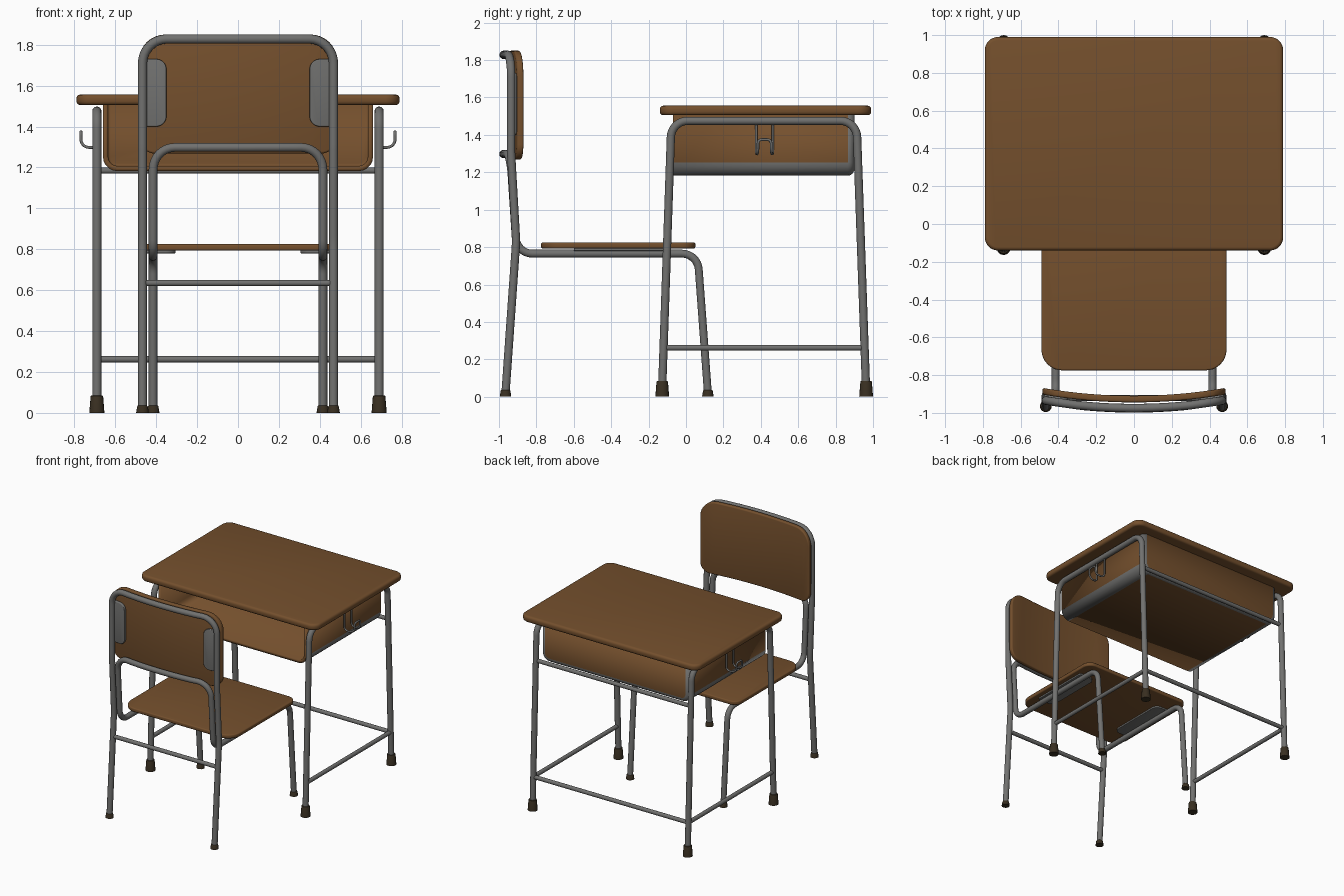
import bpy, bmesh, math
from mathutils import Vector

if "Cube" in bpy.data.objects:
    bpy.data.objects.remove(bpy.data.objects["Cube"])


def material(name, rgb):
    m = bpy.data.materials.new(name)
    m.diffuse_color = (*rgb, 1)
    m.use_nodes = True
    m.node_tree.nodes["Principled BSDF"].inputs["Base Color"].default_value = m.diffuse_color
    return m


WOOD = material("brown wood", (0.175, 0.079, 0.026))
METAL = material("grey metal", (0.165, 0.165, 0.16))
RUBBER = material("dark rubber", (0.04, 0.028, 0.015))


def finish(name, mesh, *mats):
    mesh.name = name
    mesh.materials.clear()
    for m in mats:
        mesh.materials.append(m)
    mesh.shade_smooth()
    mesh.set_sharp_from_angle(angle=math.radians(40))
    ob = bpy.data.objects.new(name, mesh)
    bpy.context.collection.objects.link(ob)
    return ob


def from_bm(name, bm, *mats):
    bmesh.ops.recalc_face_normals(bm, faces=bm.faces)
    mesh = bpy.data.meshes.new(name)
    bm.to_mesh(mesh)
    bm.free()
    return finish(name, mesh, *mats)


def fillet(points):
    """Round path corners; each point is (x, y, z, bend radius)."""
    pts = [Vector(p[:3]) for p in points]
    out = [pts[0]]
    for i in range(1, len(pts) - 1):
        p, r = pts[i], points[i][3]
        u, v = (pts[i - 1] - p).normalized(), (pts[i + 1] - p).normalized()
        half = u.angle(v) / 2
        if r == 0 or half > 1.56:
            out.append(p)
            continue
        c = p + (u + v).normalized() * (r / math.sin(half))
        t = r / math.tan(half)
        a, b = (p + u * t - c).normalized(), (p + v * t - c).normalized()
        out += [c + a.slerp(b, k / 8) * r for k in range(9)]
    return out + [pts[-1]]


def tube(name, points, radius):
    pts = fillet(points)
    cu = bpy.data.curves.new(name, 'CURVE')
    cu.dimensions = '3D'
    cu.bevel_depth, cu.bevel_resolution, cu.use_fill_caps = radius, 5, True
    sp = cu.splines.new('POLY')
    sp.points.add(len(pts) - 1)
    for q, p in zip(sp.points, pts):
        q.co = (*p, 1)
    tmp = bpy.data.objects.new(name + "_path", cu)
    bpy.context.collection.objects.link(tmp)
    bpy.context.view_layer.update()
    dg = bpy.context.evaluated_depsgraph_get()
    mesh = bpy.data.meshes.new_from_object(tmp.evaluated_get(dg))
    bpy.data.objects.remove(tmp)
    return finish(name, mesh, METAL)


def mirrored(half):
    """Complete a path that ends on x = 0."""
    return half + [(-x, y, z, r) for x, y, z, r in reversed(half[:-1])]


def bow(x):
    return -0.04 * (1 - (x / 0.475) ** 2)


def slab(name, x0, x1, y0, y1, z0, z1, radii, bevel, mat, upright_y=None):
    """Rounded board; radii run front-left, front-right, back-right, back-left.
    With upright_y it is stood up (y becomes z) and bowed backwards."""
    bm = bmesh.new()
    corners = [(x0, y0, 1, 1), (x1, y0, -1, 1), (x1, y1, -1, -1), (x0, y1, 1, -1)]
    ring = []
    for i, ((x, y, sx, sy), r) in enumerate(zip(corners, radii)):
        for k in range(9):
            a = math.pi + i * math.pi / 2 + k * math.pi / 16
            ring.append(bm.verts.new((x + sx * r + r * math.cos(a),
                                      y + sy * r + r * math.sin(a), z0)))
    base = bm.faces.new(ring)
    top = bmesh.ops.extrude_face_region(bm, geom=[base], use_keep_orig=True)["geom"]
    bmesh.ops.translate(bm, vec=(0, 0, z1 - z0),
                        verts=[g for g in top if isinstance(g, bmesh.types.BMVert)])
    rim = [e for e in bm.edges if abs(e.verts[0].co.z - e.verts[1].co.z) < 1e-5]
    bmesh.ops.bevel(bm, geom=rim, offset=bevel, segments=3, profile=0.5, affect='EDGES')
    if upright_y is not None:
        n = max(2, round((x1 - x0) / 0.06))
        for k in range(1, n):
            bmesh.ops.bisect_plane(bm, geom=bm.verts[:] + bm.edges[:] + bm.faces[:],
                                   plane_co=(x0 + (x1 - x0) * k / n, 0, 0), plane_no=(1, 0, 0))
        for v in bm.verts:
            x, y, z = v.co
            v.co = (x, upright_y - z + bow(x), y)
    return from_bm(name, bm, mat)


def foot(name, x, y, r, h):
    bm = bmesh.new()
    bmesh.ops.create_cone(bm, cap_ends=True, segments=16, radius1=r, radius2=r * 0.82, depth=h)
    bmesh.ops.translate(bm, vec=(x, y, h / 2), verts=bm.verts)
    top = [e for e in bm.edges if all(v.co.z > h * 0.9 for v in e.verts)]
    bmesh.ops.bevel(bm, geom=top, offset=0.005, segments=2, profile=0.5, affect='EDGES')
    from_bm(name, bm, RUBBER)


# ---- Desk ----
slab("desk_top", -0.79, 0.79, -0.14, 0.99, 1.505, 1.556, [0.07] * 4, 0.018, WOOD)

# Tray: open at the front, wooden panels with grey rounded edges
bm = bmesh.new()
bmesh.ops.create_cube(bm, size=1)
for v in bm.verts:
    v.co = (v.co.x * 1.32, 0.415 + v.co.y * 0.97, 1.3435 + v.co.z * 0.323)
bmesh.ops.delete(bm, geom=[f for f in bm.faces if f.normal.y < -0.9 or f.normal.z > 0.9],
                 context='FACES_ONLY')
bm.normal_update()
sides = [e for e in bm.edges if len(e.link_faces) == 2
         and abs(e.verts[0].co.y - e.verts[1].co.y) > 0.5]
bmesh.ops.bevel(bm, geom=sides, offset=0.07, segments=5, profile=0.5, affect='EDGES')
back = [e for e in bm.edges if len(e.link_faces) == 2 and all(v.co.y > 0.89 for v in e.verts)]
bmesh.ops.bevel(bm, geom=back, offset=0.035, segments=4, profile=0.5, affect='EDGES')
bm.normal_update()
for f in bm.faces:
    f.material_index = int(max(abs(c) for c in f.normal) > 0.995)
mesh = bpy.data.meshes.new("desk_tray")
bm.to_mesh(mesh)
bm.free()
indices = [p.material_index for p in mesh.polygons]
tray = finish("desk_tray", mesh, METAL, WOOD)
for p, i in zip(mesh.polygons, indices):
    p.material_index = i
sol = tray.modifiers.new("wall", 'SOLIDIFY')
sol.thickness, sol.offset = 0.025, -1
sol.material_offset = sol.material_offset_rim = 1

for s, side in ((-1, "left"), (1, "right")):
    x = s * 0.69
    # Bent side frame, lower bar and feet
    tube(f"desk_{side}_frame", [(x, -0.128, 0.03, 0), (x, -0.078, 1.475, 0.09),
                                (x, 0.912, 1.475, 0.09), (x, 0.963, 0.03, 0)], 0.0225)
    tube(f"desk_{side}_lower_bar", [(x, -0.119, 0.262, 0), (x, 0.954, 0.262, 0)], 0.016)
    foot(f"desk_{side}_front_foot", x, -0.127, 0.037, 0.085)
    foot(f"desk_{side}_back_foot", x, 0.963, 0.037, 0.085)
    # Bag hook of bent wire
    xi, xo, ya, yb = s * 0.685, s * 0.768, 0.375, 0.465
    tube(f"desk_{side}_hook",
         [(xi, ya, 1.47, 0), (xi, ya, 1.298, 0.03), (xo, ya + 0.01, 1.298, 0.04),
          (xo, ya + 0.01, 1.375, 0.02), (xo, yb - 0.01, 1.375, 0.02),
          (xo, yb - 0.01, 1.298, 0.04), (xi, yb, 1.298, 0.03), (xi, yb, 1.47, 0)], 0.007)

tube("desk_back_lower_bar", [(-0.69, 0.954, 0.262, 0), (0.69, 0.954, 0.262, 0)], 0.016)
tube("desk_back_upper_bar", [(-0.69, 0.92, 1.185, 0), (0.69, 0.92, 1.185, 0)], 0.016)

# ---- Chair ----
slab("seat", -0.49, 0.49, -0.775, 0.05, 0.793, 0.825, [0.11, 0.11, 0.07, 0.07], 0.009, WOOD)
slab("backrest", -0.485, 0.485, 1.268, 1.85, -0.0175, 0.0175, [0.08, 0.08, 0.13, 0.13],
     0.01, WOOD, upright_y=-0.887)

# Rear legs and backrest hoop in one tube
tube("back_frame", mirrored(
    [(0.467, -0.965, 0.02, 0), (0.467, -0.908, 0.83, 0.6), (0.467, -0.935, 1.3, 0.6),
     (0.467, -0.935, 1.828, 0.12)]
    + [(x, -0.935 + bow(x), 1.828, 0) for x in (0.3, 0.2, 0.1, 0)]), 0.0225)

# Inner hoop, seat rails and front legs in one tube
tube("seat_frame", mirrored(
    [(0.415, 0.117, 0.02, 0), (0.415, 0.062, 0.765, 0.09), (0.415, -0.905, 0.765, 0.09),
     (0.415, -0.94, 1.298, 0.11)]
    + [(x, -0.937 + bow(x), 1.298, 0) for x in (0.27, 0.18, 0.09, 0)]), 0.0215)

tube("chair_crossbar", [(-0.46, -0.921, 0.635, 0), (0.46, -0.921, 0.635, 0)], 0.016)

for s, side in ((-1, "left"), (1, "right")):
    foot(f"chair_{side}_back_foot", s * 0.467, -0.965, 0.031, 0.036)
    foot(f"chair_{side}_front_foot", s * 0.415, 0.117, 0.031, 0.036)
    # Mounting plates for backrest and seat
    x0, x1 = sorted((s * 0.35, s * 0.475))
    rad = [0.015, 0.05, 0.05, 0.015] if s < 0 else [0.05, 0.015, 0.015, 0.05]
    slab(f"backrest_{side}_plate", x0, x1, 1.4, 1.73, -0.011, 0.011, rad, 0.006, METAL,
         upright_y=-0.914)
    x0, x1 = sorted((s * 0.305, s * 0.45))
    slab(f"seat_{side}_plate", x0, x1, -0.6, -0.1, 0.78, 0.795, rad, 0.004, METAL)
